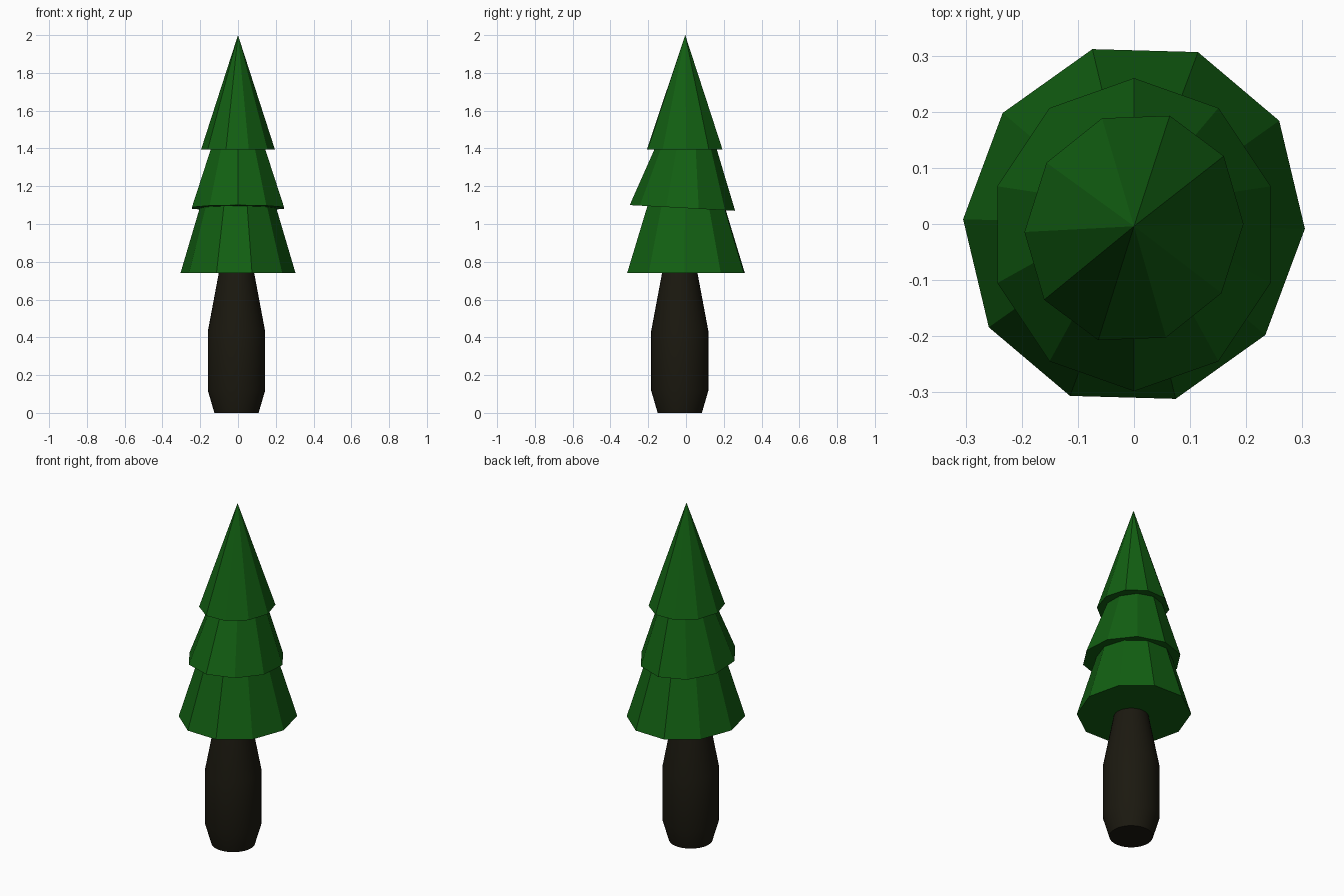
import bpy, bmesh, math

if "Cube" in bpy.data.objects:
    bpy.data.objects.remove(bpy.data.objects["Cube"])


def material(name, rgb):
    m = bpy.data.materials.new(name)
    m.diffuse_color = (*rgb, 1)
    m.use_nodes = True
    m.node_tree.nodes["Principled BSDF"].inputs["Base Color"].default_value = m.diffuse_color
    return m


def finish(name, bm, mat):
    bmesh.ops.recalc_face_normals(bm, faces=bm.faces)
    mesh = bpy.data.meshes.new(name)
    bm.to_mesh(mesh)
    bm.free()
    mesh.materials.append(mat)
    obj = bpy.data.objects.new(name, mesh)
    bpy.context.collection.objects.link(obj)
    return obj


def tier(name, rx, ry, turn, shear, cy, z, slope, apex):
    """Ten-sided flat-faced cone with a slightly skewed base ring."""
    bm = bmesh.new()
    ring = []
    for k in range(10):
        t = math.radians(turn + 36 * k)
        y = ry * math.sin(t)
        ring.append(bm.verts.new((rx * math.cos(t) + shear * y, cy + y, z + slope * y)))
    tip = bm.verts.new(apex)
    bm.faces.new(ring[::-1])
    for k in range(10):
        bm.faces.new((ring[k], ring[(k + 1) % 10], tip))
    return finish(name, bm, green)


green = material("needles", (0.006, 0.115, 0.006))
brown = material("bark", (0.011, 0.0095, 0.005))

# Foliage tiers
tier("lower_branches", 0.305, 0.325, -1.5, 0.04, 0, 0.74, 0, (0, 0, 1.77))
tier("middle_branches", 0.256, 0.279, 18, 0, -0.019, 1.085, -0.054, (0, 0.03, 1.84))
tier("top_branches", 0.195, 0.208, 2, 0.05, -0.007, 1.395, 0, (0, -0.004, 2))

# Trunk: round profile, widest in the middle
SIDES = 32
bm = bmesh.new()
rings = []
for r, z in ((0.117, 0), (0.152, 0.12), (0.152, 0.43), (0.092, 0.75)):
    rings.append([bm.verts.new((-0.008 + r * math.cos(2 * math.pi * k / SIDES),
                                -0.033 + r * math.sin(2 * math.pi * k / SIDES), z))
                  for k in range(SIDES)])
for a, b in zip(rings, rings[1:]):
    for k in range(SIDES):
        j = (k + 1) % SIDES
        bm.faces.new((a[k], a[j], b[j], b[k]))
bm.faces.new(rings[0][::-1])
bm.faces.new(rings[-1])
trunk = finish("trunk", bm, brown)
bpy.context.view_layer.objects.active = trunk
trunk.select_set(True)
bpy.ops.object.shade_smooth_by_angle(angle=math.radians(30))
